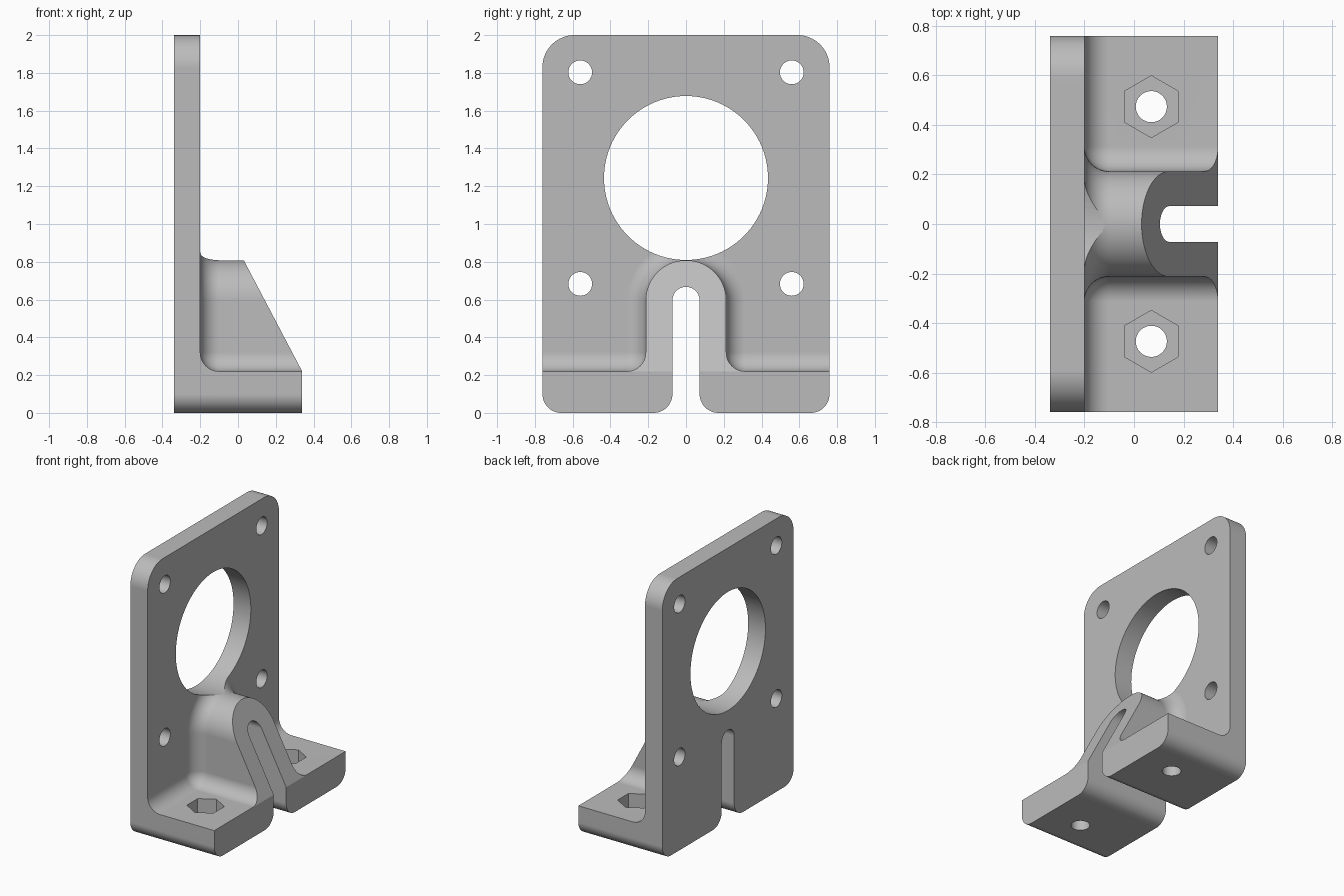
import bpy, bmesh
from math import sin, cos, radians, pi
from mathutils import Matrix

cube = bpy.data.objects.get("Cube")
if cube:
    bpy.data.objects.remove(cube, do_unlink=True)

# Main dimensions
HALF_W, BACK, FACE, FRONT = 0.76, -0.34, -0.2, 0.34
BASE_H, RIB_R, RIB_Z, FILLET = 0.22, 0.213, 0.595, 0.1
SLOT_R, SOFT, TOP_R = 0.072, 0.1, 0.17

grey = bpy.data.materials.new("plain grey")
grey.use_nodes = True
grey.diffuse_color = (0.5, 0.5, 0.5, 1)
grey.node_tree.nodes["Principled BSDF"].inputs["Base Color"].default_value = (0.5, 0.5, 0.5, 1)


def arc(cy, cz, r, a, b, n=12):
    """Points of an arc in the y-z plane, angles in degrees."""
    angles = [radians(a + (b - a) * i / n) for i in range(n + 1)]
    return [(cy + r * cos(t), cz + r * sin(t)) for t in angles]


def mirrored(half):
    return half + [(-y, z) for y, z in reversed(half)]


def lower_path(d):
    """Rounded foot and slot, from the +y side to the -y side."""
    half = [(HALF_W, BASE_H + d)]
    half += arc(HALF_W - SOFT, SOFT, SOFT, 0, -90)
    half += arc(SLOT_R + SOFT, SOFT, SOFT, 270, 180)
    half += arc(0, RIB_Z, SLOT_R, 0, 84)
    return mirrored(half)


def rib_path(d):
    """Top of the base and the arched rib, grown outward by d."""
    c = RIB_R + FILLET
    half = arc(-c, BASE_H + FILLET, FILLET - d, -90, 0)
    half += arc(0, RIB_Z, RIB_R + d, 180, 92, 20)
    return mirrored(half)


def plate_path():
    return mirrored(arc(TOP_R - HALF_W, 2 - TOP_R, TOP_R, 180, 90, 16))


# Bracket body: plate, then fillet rings, then base and rib
bm = bmesh.new()


def add_points(x, path):
    return [bm.verts.new((x, y, z)) for y, z in path]


def bridge(a, b):
    n = len(a)
    for i in range(n):
        j = (i + 1) % n
        bm.faces.new((a[i], a[j], b[j], b[i]))


d0 = FILLET - 0.0005
back_ring = add_points(BACK, lower_path(d0) + plate_path())
foot = add_points(FACE, lower_path(d0))
plate_top = add_points(FACE, plate_path())
rib_root = add_points(FACE, rib_path(d0))
bridge(back_ring, foot + plate_top)
bm.faces.new(back_ring)
bm.faces.new([foot[-1]] + plate_top + [foot[0]] + rib_root[::-1])

ring = foot + rib_root
STEPS = 12
for i in range(1, STEPS + 1):
    t = pi / 2 * i / STEPS
    d = FILLET * (1 - sin(t))
    nxt = add_points(FACE + FILLET * (1 - cos(t)), lower_path(d) + rib_path(d))
    bridge(ring, nxt)
    ring = nxt
end = add_points(FRONT, lower_path(0) + rib_path(0))
bridge(ring, end)
bm.faces.new(end)
bmesh.ops.recalc_face_normals(bm, faces=bm.faces)


def make_object(name, mesh_bm):
    mesh = bpy.data.meshes.new(name)
    mesh_bm.to_mesh(mesh)
    mesh_bm.free()
    mesh.materials.append(grey)
    obj = bpy.data.objects.new(name, mesh)
    bpy.context.collection.objects.link(obj)
    return obj


body = make_object("mounting_bracket", bm)
bpy.context.view_layer.objects.active = body
body.select_set(True)


def cut(cutter):
    """Subtract the cutter from the bracket, then discard it."""
    cutter.hide_render = True
    mod = body.modifiers.new("cut", 'BOOLEAN')
    mod.operation, mod.solver, mod.object = 'DIFFERENCE', 'EXACT', cutter
    bpy.ops.object.modifier_apply(modifier=mod.name)
    bpy.data.objects.remove(cutter, do_unlink=True)


def drill(name, centre, r, depth, sides, along_x=False):
    b = bmesh.new()
    m = Matrix.Translation(centre)
    if along_x:
        m = m @ Matrix.Rotation(pi / 2, 4, 'Y')
    bmesh.ops.create_cone(b, cap_ends=True, segments=sides, radius1=r,
                          radius2=r, depth=depth, matrix=m)
    cut(make_object(name, b))


# Sloped front of the rib
wedge = bmesh.new()
slope = [(0.387, 0.13), (-0.023, 0.91), (0.6, 0.91), (0.6, 0.13)]
sides = [[wedge.verts.new((x, y, z)) for x, z in slope] for y in (-0.9, 0.9)]
for i in range(4):
    j = (i + 1) % 4
    wedge.faces.new((sides[0][i], sides[0][j], sides[1][j], sides[1][i]))
wedge.faces.new(sides[0])
wedge.faces.new(sides[1])
bmesh.ops.recalc_face_normals(wedge, faces=wedge.faces)
cut(make_object("slope_cutter", wedge))

# Large round opening, plate screw holes, base bolt holes and nut pockets
drill("opening_cutter", (-0.2, 0, 1.2435), 0.434, 0.6, 96, True)
for side in (-1, 1):
    for z in (0.683, 1.803):
        drill("screw_cutter", (-0.27, side * 0.56, z), 0.063, 0.4, 32, True)
    drill("bolt_cutter", (0.07, side * 0.474, 0.05), 0.063, 0.3, 32)
    drill("nut_cutter", (0.07, side * 0.474, 0.2), 0.125, 0.2, 6)

# Smooth curves, sharp edges
bpy.ops.object.shade_smooth_by_angle(angle=radians(25))
normals = body.modifiers.new("flat_normals", 'WEIGHTED_NORMAL')
normals.keep_sharp = True
